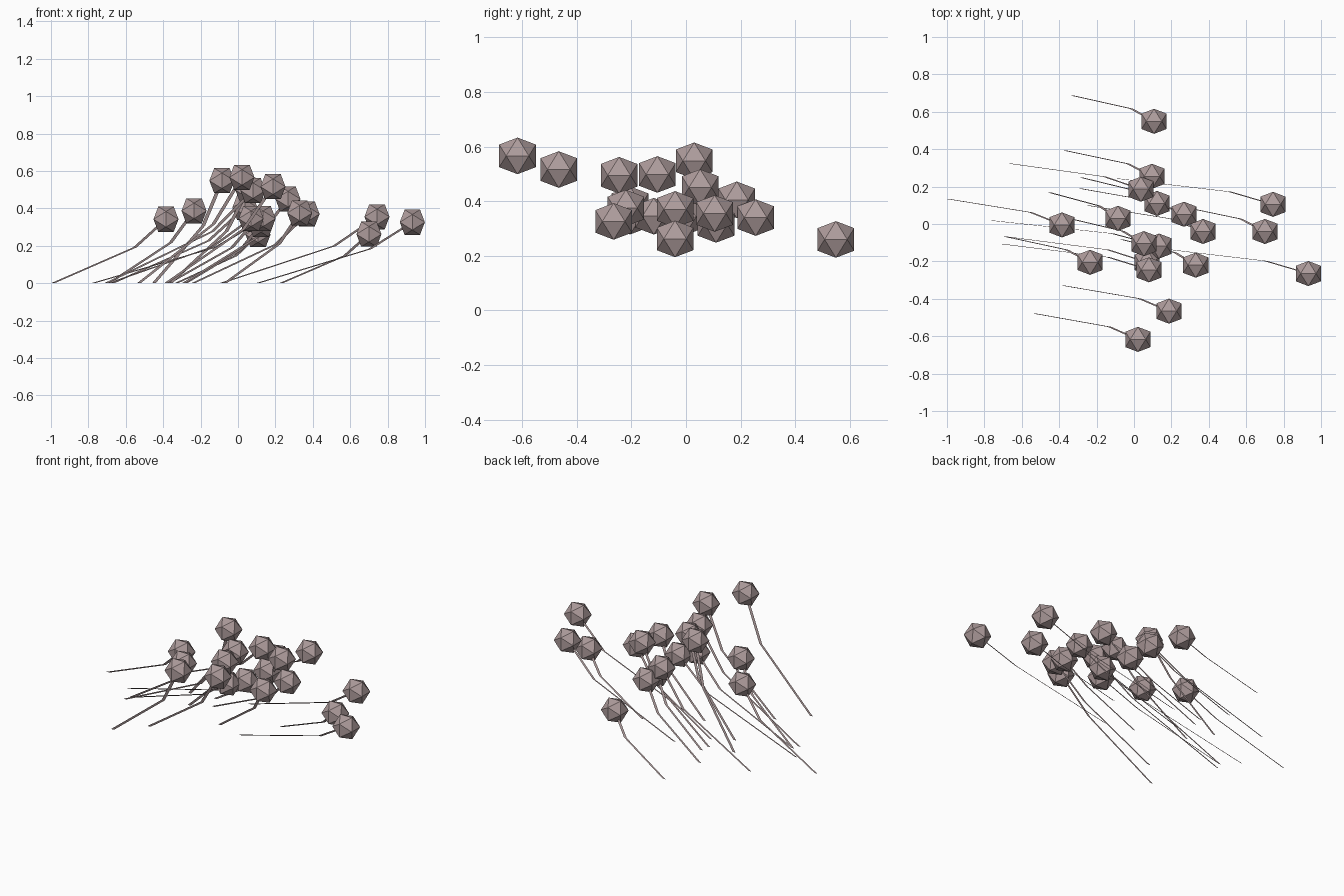
import bpy, bmesh
from mathutils import Vector

if "Cube" in bpy.data.objects:
    bpy.data.objects.remove(bpy.data.objects["Cube"])

mat = bpy.data.materials.new("dusty_mauve")
mat.diffuse_color = (0.42, 0.33, 0.33, 1)
mat.use_nodes = True
mat.node_tree.nodes["Principled BSDF"].inputs["Base Color"].default_value = mat.diffuse_color

# Each flower: head x, y, z and x of the stem's foot
flowers = [
    (0.107, 0.549, 0.26, -0.33), (0.096, 0.255, 0.34, -0.37),
    (0.037, 0.186, 0.405, -0.67), (0.123, 0.11, 0.315, -0.28),
    (-0.086, 0.03, 0.548, -0.45), (0.267, 0.052, 0.45, -0.29),
    (0.369, -0.04, 0.37, -0.24), (0.70, -0.04, 0.262, 0.23),
    (0.743, 0.105, 0.355, -0.09), (-0.385, -0.005, 0.342, -0.99),
    (0.053, -0.105, 0.498, -0.36), (0.134, -0.118, 0.345, -0.775),
    (0.07, -0.205, 0.345, -0.69), (0.08, -0.245, 0.495, -0.705),
    (0.33, -0.22, 0.375, -0.07), (-0.235, -0.205, 0.387, -0.69),
    (0.187, -0.466, 0.516, -0.385), (0.021, -0.617, 0.566, -0.53),
    (0.932, -0.265, 0.326, 0.105),
]
A, B = 0.067, 0.0414      # long and short half-extents of a head
HALF = 0.010              # half width of a stem blade


def finish(bm, name):
    mesh = bpy.data.meshes.new(name)
    bm.to_mesh(mesh)
    bm.free()
    mesh.materials.append(mat)
    obj = bpy.data.objects.new(name, mesh)
    bpy.context.collection.objects.link(obj)


def head(center, name):
    # Twenty-sided ball: hull of three crossed golden rectangles
    bm = bmesh.new()
    for s in (-A, A):
        for t in (-B, B):
            for p in ((0, s, t), (t, 0, s), (s, t, 0)):
                bm.verts.new(center + Vector(p))
    bmesh.ops.convex_hull(bm, input=bm.verts[:])
    bmesh.ops.recalc_face_normals(bm, faces=bm.faces[:])
    finish(bm, name)


def stem(path, name):
    # Flat bent blade, its width running along x
    bm = bmesh.new()
    rows = [[bm.verts.new(p + Vector((d, 0, 0))) for d in (-HALF, HALF)] for p in path]
    for a, b in zip(rows, rows[1:]):
        bm.faces.new((a[0], a[1], b[1], b[0]))
    finish(bm, name)


for i, (x, y, z, foot) in enumerate(flowers):
    top = Vector((x, y, z))
    bend = Vector((x + (foot - x) * 0.275, y + 0.067, z * 0.56))
    head(top, f"flower_head_{i + 1}")
    stem([Vector((foot, y + 0.138, 0)), bend, top], f"stem_{i + 1}")
